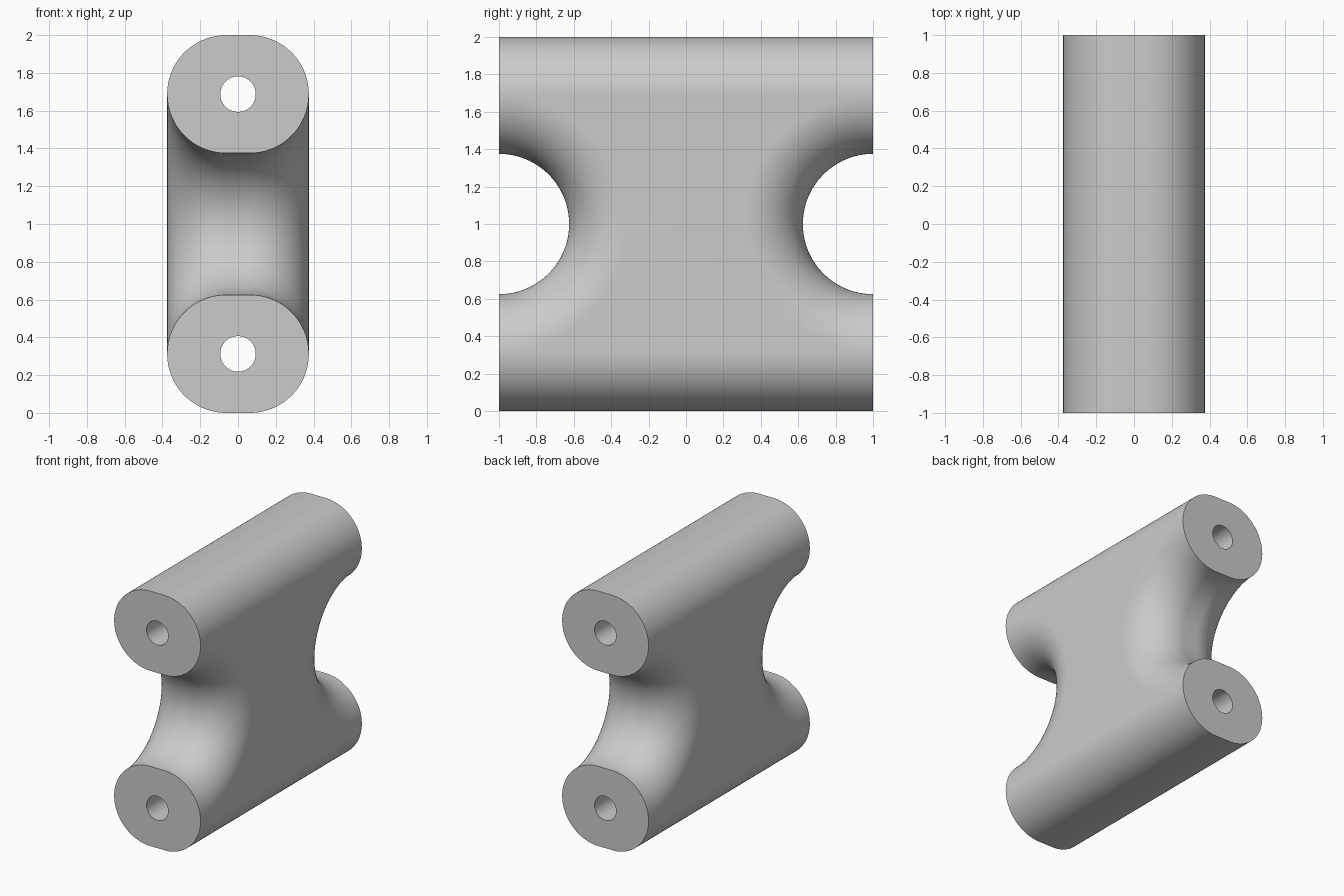
import bpy, bmesh, math

cube = bpy.data.objects.get("Cube")
if cube:
    bpy.data.objects.remove(cube)

HALF_WIDTH = 0.375
ROUND = 0.3125          # edge rounding radius
NOTCH = 0.375           # end notch radius
HOLE = 0.094
ARC, STEPS = 64, 28

grey = bpy.data.materials.new("plain_grey")
grey.use_nodes = True
grey.diffuse_color = (0.6, 0.6, 0.6, 1)
grey.node_tree.nodes["Principled BSDF"].inputs["Base Color"].default_value = (0.6, 0.6, 0.6, 1)


def side_points(inset):
    """One end of the outline, bottom to top, as distance along y and height."""
    r = NOTCH + inset
    arc = [(1 - r * math.sin(a), 1 - r * math.cos(a))
           for a in (math.pi * i / ARC for i in range(ARC + 1))]
    return [(1, inset)] + arc + [(1, 2 - inset)]


# Layers across the width: rounded edge, flat middle, rounded edge
angles = [math.pi / 2 * i / STEPS for i in range(STEPS + 1)]
half = [(HALF_WIDTH - ROUND + ROUND * math.sin(a), ROUND * (1 - math.cos(a))) for a in angles]
layers = [(-x, d) for x, d in reversed(half)] + half

# Body: outlines bridged into a skin, side faces filled with strips
bm = bmesh.new()
loops = []
for x, inset in layers:
    pts = side_points(inset)
    outline = [(y, z) for y, z in pts] + [(-y, z) for y, z in reversed(pts)]
    loops.append([bm.verts.new((x, y, z)) for y, z in outline])
n = len(loops[0])
for a, b in zip(loops, loops[1:]):
    for i in range(n):
        j = (i + 1) % n
        bm.faces.new((a[i], a[j], b[j], b[i]))
for loop in (loops[0], loops[-1]):
    for i in range(n // 2 - 1):
        bm.faces.new((loop[i], loop[i + 1], loop[n - 2 - i], loop[n - 1 - i]))
bmesh.ops.remove_doubles(bm, verts=bm.verts, dist=1e-5)
ends = [f for f in bm.faces if all(abs(v.co.y) > 0.9999 for v in f.verts)
        and max(v.co.y for v in f.verts) - min(v.co.y for v in f.verts) < 0.01]
bmesh.ops.dissolve_faces(bm, faces=ends)
bmesh.ops.recalc_face_normals(bm, faces=bm.faces)
mesh = bpy.data.meshes.new("body")
bm.to_mesh(mesh)
bm.free()
body = bpy.data.objects.new("body", mesh)
bpy.context.collection.objects.link(body)
mesh.materials.append(grey)

# Long bores through the upper and lower bars
for name, z in (("lower_bore_cutter", ROUND), ("upper_bore_cutter", 2 - ROUND)):
    bpy.ops.mesh.primitive_cylinder_add(vertices=48, radius=HOLE, depth=2.4,
                                        location=(0, 0, z), rotation=(math.pi / 2, 0, 0))
    cutter = bpy.context.object
    cutter.name = name
    cutter.data.materials.append(grey)
    mod = body.modifiers.new(name, 'BOOLEAN')
    mod.operation = 'DIFFERENCE'
    mod.solver = 'EXACT'
    mod.object = cutter
    bpy.context.view_layer.objects.active = body
    bpy.ops.object.modifier_apply(modifier=mod.name)
    bpy.data.objects.remove(cutter)

bpy.ops.object.select_all(action='DESELECT')
body.select_set(True)
bpy.context.view_layer.objects.active = body
bpy.ops.object.shade_smooth_by_angle(angle=math.radians(30))
